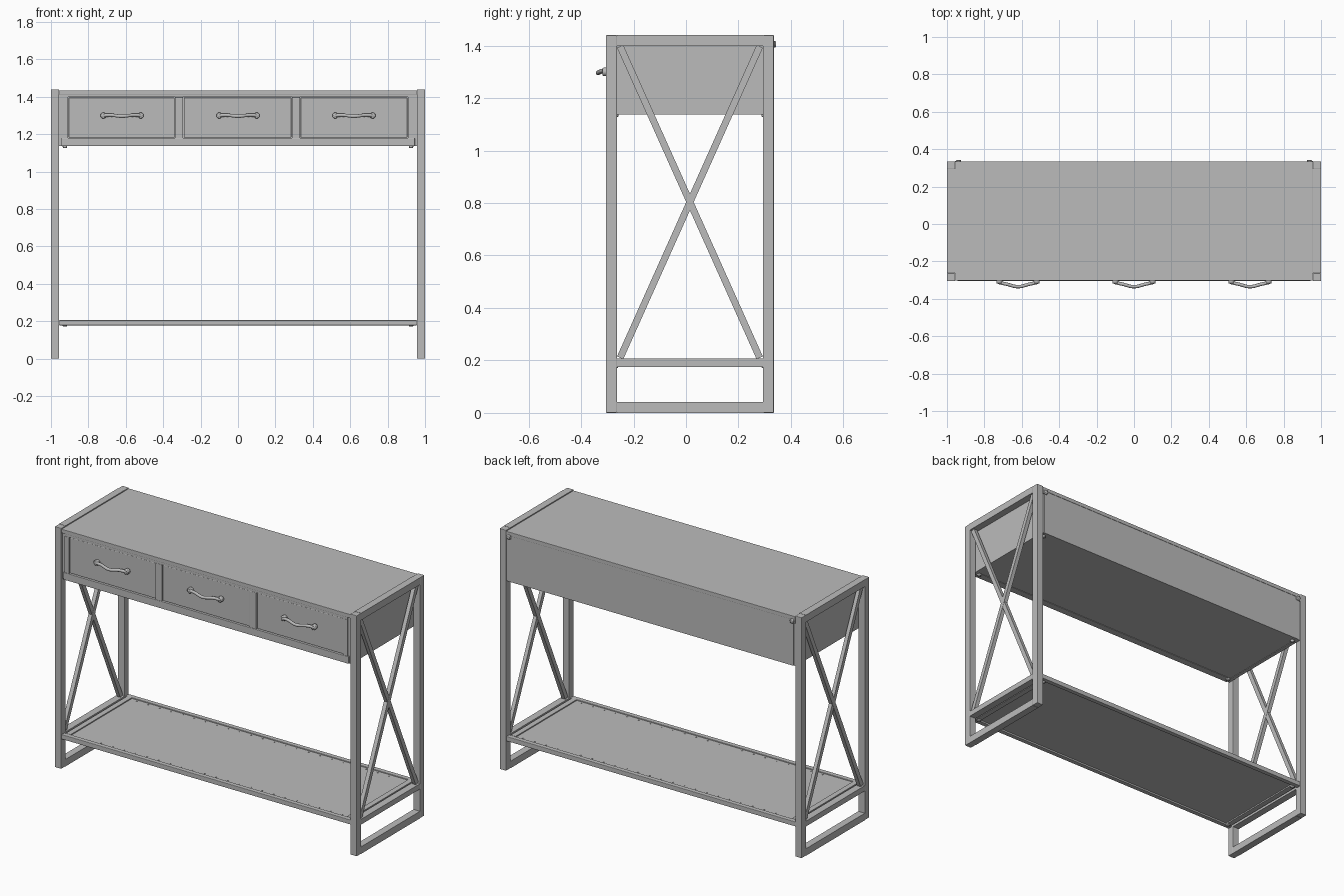
import bpy
import math
from mathutils import Vector

cube = bpy.data.objects.get("Cube")
if cube:
    bpy.data.objects.remove(cube, do_unlink=True)

grey = bpy.data.materials.new("plain_grey")
grey.use_nodes = True
grey.diffuse_color = (0.5, 0.5, 0.5, 1)
grey.node_tree.nodes["Principled BSDF"].inputs["Base Color"].default_value = (0.5, 0.5, 0.5, 1)


def finish(ob, name):
    ob.name = name
    ob.data.materials.clear()
    ob.data.materials.append(grey)
    return ob


def box(name, x, y, z, bevel=0.0):
    """Box from (min, max) ranges, with an optional softened edge."""
    lo, hi = Vector((x[0], y[0], z[0])), Vector((x[1], y[1], z[1]))
    bpy.ops.mesh.primitive_cube_add(size=1, location=(lo + hi) / 2)
    ob = bpy.context.object
    ob.scale = hi - lo
    bpy.ops.object.transform_apply(location=False, rotation=False, scale=True)
    if bevel:
        mod = ob.modifiers.new("soft_edge", 'BEVEL')
        mod.width = bevel
        mod.segments = 2
    return finish(ob, name)


def bar(name, a, b, thick_x, thick):
    """Rectangular bar between two points in a side plane."""
    a, b = Vector(a), Vector(b)
    d = b - a
    bpy.ops.mesh.primitive_cube_add(size=1, location=(a + b) / 2)
    ob = bpy.context.object
    ob.scale = (thick_x, thick, d.length)
    ob.rotation_euler.x = math.atan2(-d.y, d.z)
    return finish(ob, name)


def peg(name, loc, radius, depth, axis):
    rot = (math.pi / 2, 0, 0) if axis == 'Y' else (0, 0, 0)
    bpy.ops.mesh.primitive_cylinder_add(vertices=20, radius=radius, depth=depth,
                                        location=loc, rotation=rot)
    ob = finish(bpy.context.object, name)
    mod = ob.modifiers.new("round_edge", 'BEVEL')
    mod.width = radius * 0.3
    mod.segments = 2
    bpy.ops.object.shade_smooth_by_angle()
    return ob


FRONT, BACK, TOP = -0.305, 0.335, 1.44
INNER, TUBE = 0.957, 0.042
CASE = 0.945

# Side frames with cross braces
for side, s in (("left", 1), ("right", -1)):
    xs = sorted((s * INNER, s))
    inside = (FRONT + TUBE, BACK - TUBE)
    box(side + "_front_leg", xs, (FRONT, inside[0]), (0, TOP), 0.003)
    box(side + "_back_leg", xs, (inside[1], BACK), (0, TOP), 0.003)
    box(side + "_top_rail", xs, inside, (TOP - TUBE, TOP))
    box(side + "_foot_rail", xs, inside, (0, TUBE))
    box(side + "_shelf_rail", xs, inside, (0.175, 0.207))
    x = s * 0.978
    y0, y1 = inside[0] + 0.012, inside[1] - 0.012
    bar(side + "_brace_rising", (x, y0, 0.21), (x, y1, 1.397), 0.024, 0.026)
    bar(side + "_brace_falling", (x, y1, 0.21), (x, y0, 1.397), 0.022, 0.026)

    # Bolts joining the case and the shelf to the frames
    box(side + "_back_lug", sorted((s * 0.925, s * INNER)), (0.325, 0.337), (1.392, 1.418), 0.003)
    peg(side + "_back_bolt", (s * 0.938, 0.336, 1.405), 0.013, 0.014, 'Y')
    for end, y in (("front", -0.27), ("back", 0.30)):
        peg(f"{side}_{end}_case_bolt", (s * 0.925, y, 1.134), 0.012, 0.014, 'Z')
        peg(f"{side}_{end}_shelf_bolt", (s * 0.925, y, 0.178), 0.012, 0.014, 'Z')
    # Case side panel and front stile
    box(side + "_case_panel", sorted((s * 0.935, s * INNER)), (FRONT + 0.01, BACK - 0.005), (1.137, 1.425))
    box(side + "_front_stile", sorted((s * 0.908, s * 0.936)), (FRONT + 0.003, -0.27), (1.18, 1.398))

# Drawer case
box("table_top", (-INNER, INNER), (FRONT + 0.002, BACK), (1.412, 1.435), 0.002)
box("top_front_rail", (-0.935, 0.935), (FRONT + 0.004, -0.27), (1.398, 1.412))
box("bottom_front_rail", (-CASE, CASE), (FRONT + 0.001, -0.26), (1.137, 1.18), 0.002)
box("case_bottom", (-CASE, CASE), (-0.26, 0.32), (1.14, 1.16))
box("case_back", (-CASE, CASE), (0.315, BACK - 0.002), (1.137, 1.412))
for name, x in (("right_divider", -0.315), ("left_divider", 0.31)):
    box(name, (x - 0.022, x + 0.022), (FRONT + 0.003, 0.31), (1.16, 1.398), 0.002)

# Drawers, each with a bowed pull
drawers = (("right", -0.908, -0.337, -0.62), ("middle", -0.293, 0.288, 0), ("left", 0.332, 0.908, 0.62))
for name, x0, x1, cx in drawers:
    box(name + "_drawer_front", (x0 + 0.003, x1 - 0.003), (FRONT + 0.009, -0.27),
        (1.183, 1.395), 0.002)
    curve = bpy.data.curves.new(name + "_pull", 'CURVE')
    curve.dimensions = '3D'
    curve.bevel_depth = 0.009
    curve.bevel_resolution = 3
    curve.use_fill_caps = True
    spline = curve.splines.new('BEZIER')
    path = [(-0.105, -0.312, 1.3), (-0.06, -0.322, 1.302), (0, -0.335, 1.296),
            (0.06, -0.322, 1.302), (0.105, -0.312, 1.3)]
    spline.bezier_points.add(len(path) - 1)
    for p, (px, py, pz) in zip(spline.bezier_points, path):
        p.co = (cx + px, py, pz)
        p.handle_left_type = p.handle_right_type = 'AUTO'
    pull = bpy.data.objects.new(name + "_pull", curve)
    bpy.context.collection.objects.link(pull)
    finish(pull, name + "_pull")
    for end, s in (("left", 1), ("right", -1)):
        peg(f"{name}_pull_{end}_foot", (cx + s * 0.1, -0.307, 1.3), 0.016, 0.024, 'Y')

# Lower shelf: raised rim around a thin panel
box("shelf_panel", (-0.92, 0.92), (FRONT + 0.025, BACK - 0.025), (0.188, 0.2))
for name, y in (("front", (FRONT + 0.002, FRONT + 0.03)), ("back", (BACK - 0.03, BACK - 0.002))):
    box(f"shelf_{name}_rim", (-INNER, INNER), y, (0.178, 0.206), 0.003)
for name, s in (("left", 1), ("right", -1)):
    box(f"shelf_{name}_rim", sorted((s * 0.915, s * 0.947)), (FRONT + 0.03, BACK - 0.03), (0.18, 0.206))

# Small screw heads along the shelf edges
for row, y in (("front", FRONT + 0.045), ("back", BACK - 0.045)):
    for i in range(24):
        bpy.ops.mesh.primitive_cylinder_add(vertices=8, radius=0.004, depth=0.004,
                                            location=(-0.874 + i * 0.076, y, 0.2))
        finish(bpy.context.object, f"shelf_{row}_screw_{i + 1}")
